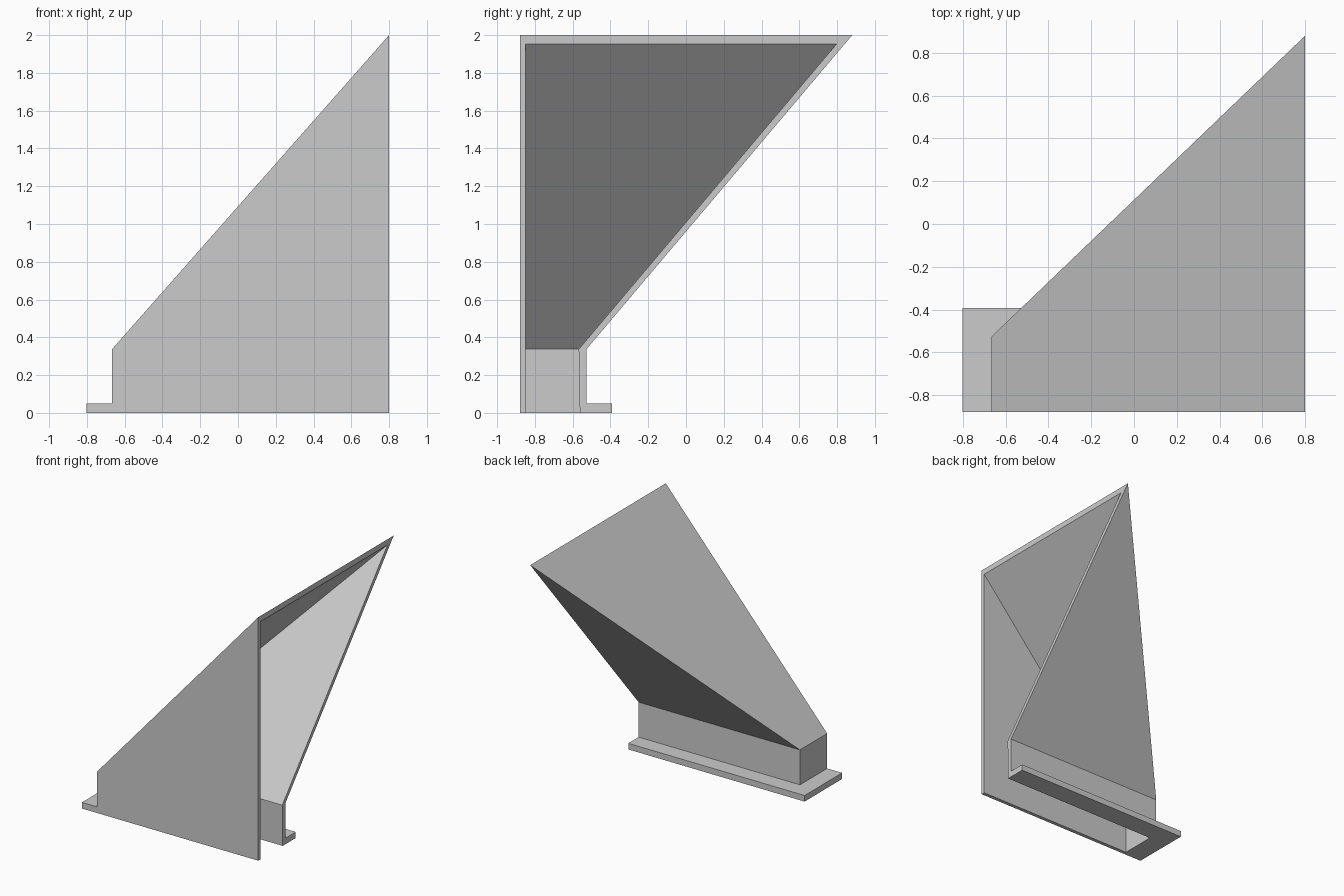
import bpy
import bmesh

cube = bpy.data.objects.get("Cube")
if cube:
    bpy.data.objects.remove(cube, do_unlink=True)

# Single plain grey finish
grey = bpy.data.materials.new("light_grey")
grey.use_nodes = True
grey.diffuse_color = (0.6, 0.6, 0.6, 1)
grey.node_tree.nodes["Principled BSDF"].inputs["Base Color"].default_value = (0.6, 0.6, 0.6, 1)

OPEN_X = 0.8      # plane of the open side
SHOULDER = 0.337  # height where the straight base meets the slopes


def add_object(name, bm):
    bmesh.ops.recalc_face_normals(bm, faces=bm.faces)
    mesh = bpy.data.meshes.new(name)
    bm.to_mesh(mesh)
    bm.free()
    mesh.materials.append(grey)
    obj = bpy.data.objects.new(name, mesh)
    bpy.context.collection.objects.link(obj)
    return obj


def skin_verts(bm, left, front, base_back, slope_back, top_back, top):
    """Corner points of one skin of the hood, open below and on +x."""
    points = {
        "front_left_low": (left, front, 0),
        "front_left_mid": (left, front, SHOULDER),
        "front_open_low": (OPEN_X, front, 0),
        "front_open_top": (OPEN_X, front, top),
        "back_left_low": (left, base_back, 0),
        "back_left_mid": (left, slope_back, SHOULDER),
        "back_open_low": (OPEN_X, base_back, 0),
        "back_open_mid": (OPEN_X, slope_back, SHOULDER),
        "back_open_top": (OPEN_X, top_back, top),
    }
    return {key: bm.verts.new(co) for key, co in points.items()}


PANELS = [
    ("front_left_low", "front_open_low", "front_open_top", "front_left_mid"),
    ("front_left_low", "front_left_mid", "back_left_mid", "back_left_low"),
    ("back_left_low", "back_left_mid", "back_open_mid", "back_open_low"),
    ("back_left_mid", "back_open_top", "back_open_mid"),
    ("front_left_mid", "front_open_top", "back_open_top", "back_left_mid"),
]
RIM = ["front_left_low", "front_open_low", "front_open_top", "back_open_top",
       "back_open_mid", "back_open_low", "back_left_low"]

# Hollow hood: outer skin, inner skin and the rim joining them
bm = bmesh.new()
outer = skin_verts(bm, -0.667, -0.88, -0.527, -0.527, 0.88, 2.0)
inner = skin_verts(bm, -0.632, -0.85, -0.562, -0.568, 0.797, 1.953)
for skin in (outer, inner):
    for panel in PANELS:
        bm.faces.new([skin[key] for key in panel])
for a, b in zip(RIM, RIM[1:] + RIM[:1]):
    bm.faces.new((outer[a], outer[b], inner[b], inner[a]))
add_object("hood_shell", bm)

# L-shaped mounting flange round the left end and the back
bm = bmesh.new()
profile = [(-0.803, -0.88), (-0.667, -0.88), (-0.667, -0.527),
           (OPEN_X, -0.527), (OPEN_X, -0.393), (-0.803, -0.393)]
face = bm.faces.new([bm.verts.new((x, y, 0)) for x, y in profile])
result = bmesh.ops.extrude_face_region(bm, geom=[face])
raised = [v for v in result["geom"] if isinstance(v, bmesh.types.BMVert)]
bmesh.ops.translate(bm, vec=(0, 0, 0.05), verts=raised)
add_object("base_flange", bm)
